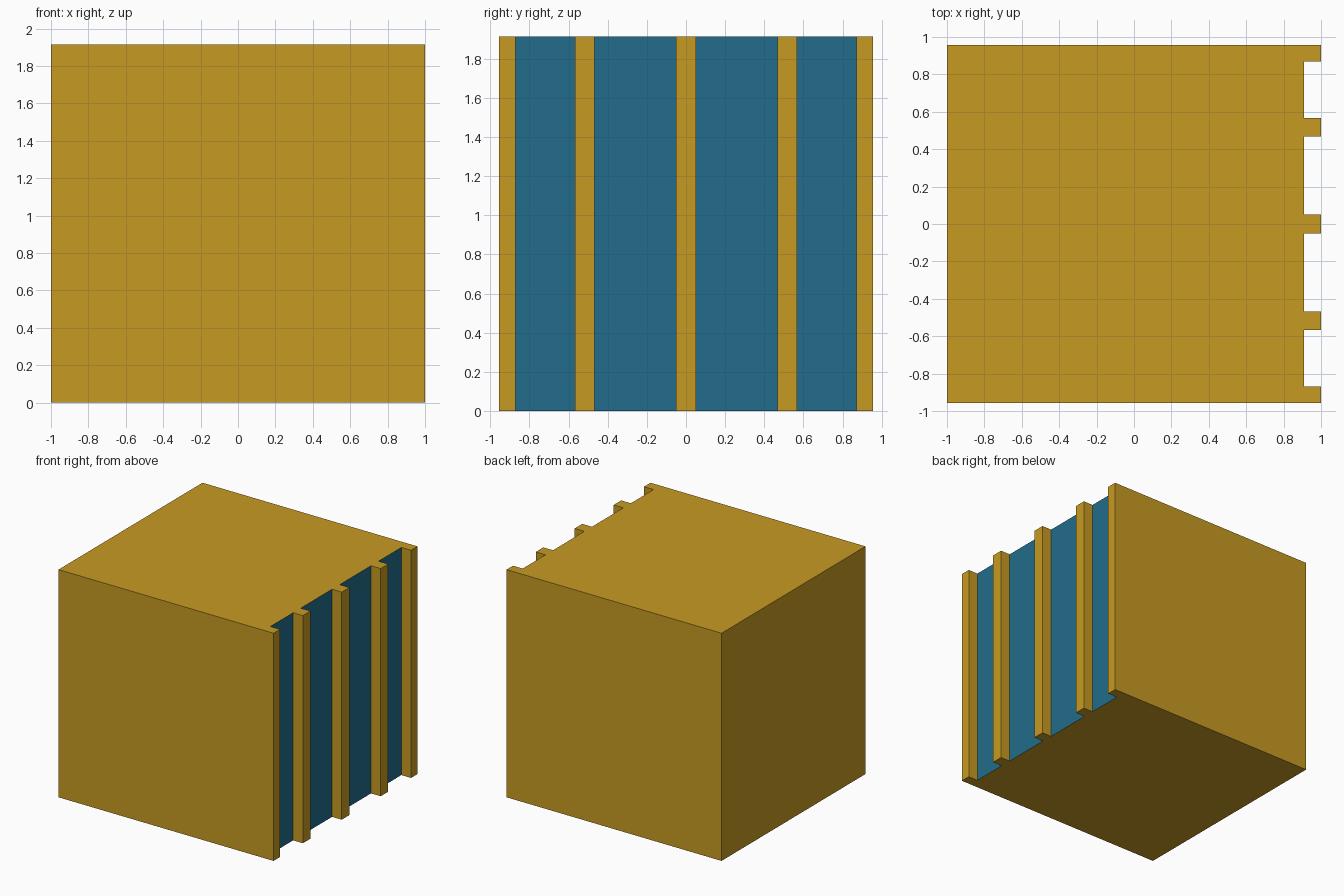
import bpy, bmesh

if "Cube" in bpy.data.objects:
    bpy.data.objects.remove(bpy.data.objects["Cube"])

W, D, H = 1.0, 0.956, 1.914     # half width, half depth, height
RECESS = 0.91                   # x of the recessed panels
GROOVES = [(-0.87, -0.567), (-0.467, -0.05), (0.05, 0.467), (0.567, 0.87)]


def material(name, colour):
    m = bpy.data.materials.new(name)
    m.diffuse_color = (*colour, 1)
    m.use_nodes = True
    m.node_tree.nodes["Principled BSDF"].inputs["Base Color"].default_value = m.diffuse_color
    return m


# Plan outline: plain block with vertical grooves cut in the right side
outline = [(-W, -D), (W, -D)]
for a, b in GROOVES:
    outline += [(W, a), (RECESS, a), (RECESS, b), (W, b)]
outline += [(W, D), (-W, D)]

# Extrude the outline upwards
bm = bmesh.new()
base = bm.faces.new([bm.verts.new((x, y, 0)) for x, y in outline])
ext = bmesh.ops.extrude_face_region(bm, geom=[base], use_keep_orig=True)
top = [v for v in ext["geom"] if isinstance(v, bmesh.types.BMVert)]
bmesh.ops.translate(bm, verts=top, vec=(0, 0, H))
bmesh.ops.recalc_face_normals(bm, faces=bm.faces)

# Groove floors are blue, everything else is gold
for f in bm.faces:
    if all(abs(v.co.x - RECESS) < 1e-4 for v in f.verts):
        f.material_index = 1

mesh = bpy.data.meshes.new("ribbed_block")
bm.to_mesh(mesh)
bm.free()
mesh.materials.append(material("gold", (0.571, 0.323, 0.016)))
mesh.materials.append(material("blue", (0.016, 0.152, 0.258)))
bpy.context.collection.objects.link(bpy.data.objects.new("ribbed_block", mesh))
